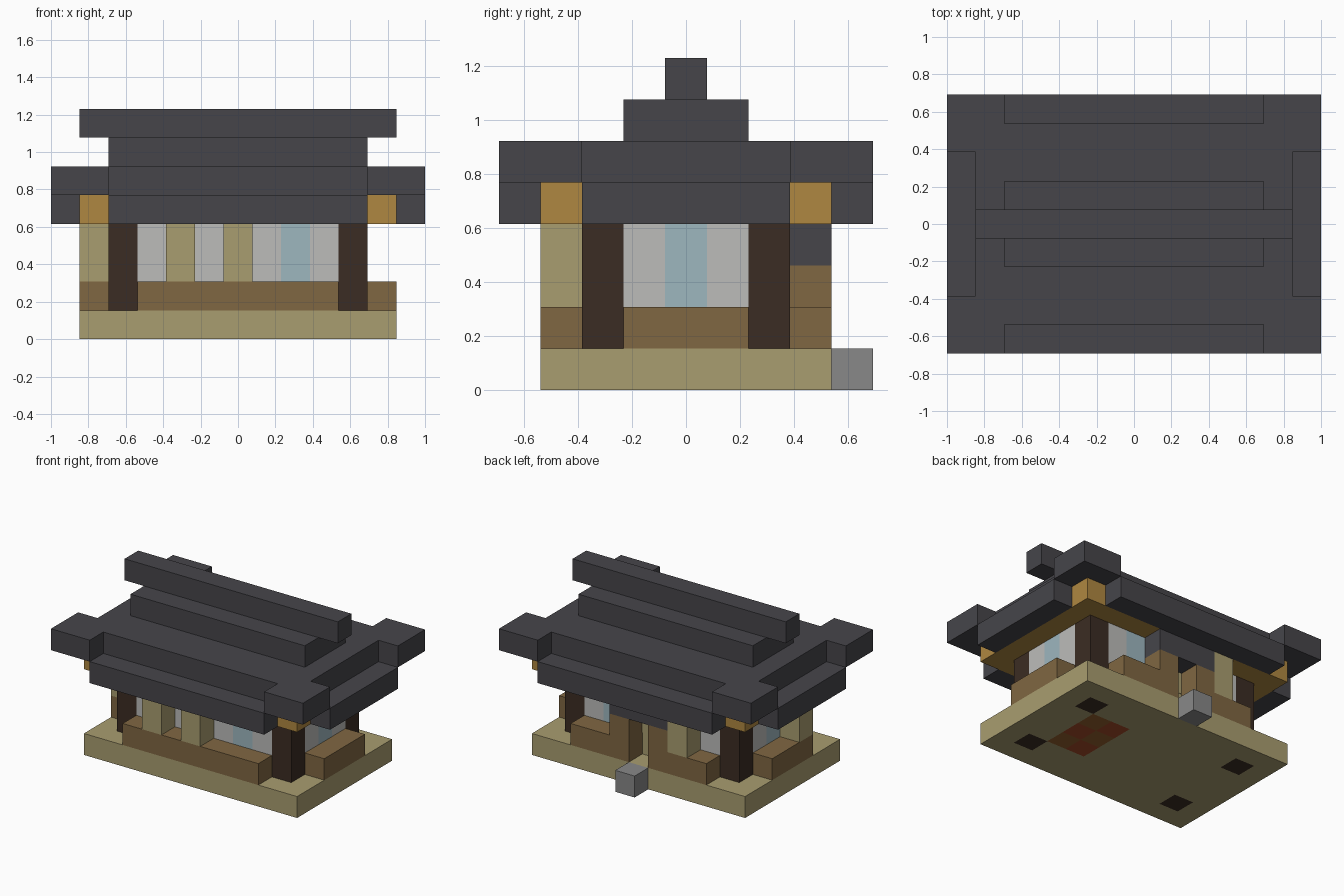
import bpy
import bmesh

U = 2 / 13  # one building block

cube = bpy.data.objects.get("Cube")
if cube:
    bpy.data.objects.remove(cube, do_unlink=True)


def material(name, hex_code):
    def linear(c):
        return c / 12.92 if c <= 0.04045 else ((c + 0.055) / 1.055) ** 2.4
    rgb = [linear(int(hex_code[i:i + 2], 16) / 255) for i in (0, 2, 4)]
    mat = bpy.data.materials.new(name)
    mat.use_nodes = True
    mat.diffuse_color = (*rgb, 1)
    mat.node_tree.nodes["Principled BSDF"].inputs["Base Color"].default_value = (*rgb, 1)
    return mat


TAN = material("tan_plank", "a99d70")
BROWN = material("brown_wood", "806742")
DARK = material("dark_log", "3b2c23")
WHITE = material("white_panel", "bcbcba")
BLUE = material("blue_glass", "9eb7bf")
SLATE = material("charcoal_slate", "46454a")
ORANGE = material("orange_beam", "af8741")
GREY = material("grey_stone", "888888")
RED = material("red_brick", "a54b28")
RUST = material("rust_brown", "965f2d")


def finish(bm, name, *mats):
    bmesh.ops.recalc_face_normals(bm, faces=bm.faces)
    bmesh.ops.scale(bm, vec=(U, U, U), verts=bm.verts)
    mesh = bpy.data.meshes.new(name)
    bm.to_mesh(mesh)
    bm.free()
    for mat in mats:
        mesh.materials.append(mat)
    obj = bpy.data.objects.new(name, mesh)
    bpy.context.collection.objects.link(obj)
    return obj


def blocks(name, mat, x, y, z):
    """Box covering the inclusive block ranges x and y, from height z[0] to z[1]."""
    lo = (x[0] - 0.5, y[0] - 0.5, z[0])
    hi = (x[1] + 0.5, y[1] + 0.5, z[1])
    bm = bmesh.new()
    bmesh.ops.create_cube(bm, size=1)
    for v in bm.verts:
        v.co = [a + (b - a) * (c + 0.5) for a, b, c in zip(lo, hi, v.co)]
    return finish(bm, name, mat)


def extrude_up(bm, height):
    new = bmesh.ops.extrude_face_region(bm, geom=bm.faces[:], use_keep_orig=True)["geom"]
    verts = [g for g in new if isinstance(g, bmesh.types.BMVert)]
    bmesh.ops.translate(bm, vec=(0, 0, height), verts=verts)


# Platform, with log ends and the hearth bricks set flush in its underside
bm = bmesh.new()
bmesh.ops.create_grid(bm, x_segments=11, y_segments=7, size=0.5)
bmesh.ops.scale(bm, vec=(11, 7, 1), verts=bm.verts)
extrude_up(bm, 1)
for f in bm.faces:
    c = f.calc_center_median()
    i, j = round(c.x), round(c.y)
    if c.z < 0.1:
        if abs(i) == 4 and abs(j) == 2:
            f.material_index = 1
        elif i in (2, 3) and abs(j) <= 1:
            f.material_index = 2 if (i + j) % 2 else 3
finish(bm, "platform", TAN, DARK, RED, RUST)
blocks("back_step", GREY, (0, 0), (4, 4), (0, 1))

# Corner logs
for sx in (-1, 1):
    for sy in (-1, 1):
        blocks("corner_log", DARK, (sx * 4, sx * 4), (sy * 2, sy * 2), (1, 4))

# Window walls: white panels with a blue pane each
for name, y in (("front", -2), ("back", 2)):
    blocks(name + "_panel_wide", WHITE, (-3, 1), (y, y), (2, 4))
    blocks(name + "_window", BLUE, (2, 2), (y, y), (2, 4))
    blocks(name + "_panel_narrow", WHITE, (3, 3), (y, y), (2, 4))
for name, x in (("right", -4), ("left", 4)):
    for y in (-1, 1):
        blocks(name + "_panel", WHITE, (x, x), (y, y), (2, 4))
    blocks(name + "_window", BLUE, (x, x), (0, 0), (2, 4))

# Low outer walls, with a gap for the door at the back
blocks("front_low_wall", BROWN, (-3, 3), (-3, -3), (1, 2))
for s, name in ((-1, "right"), (1, "left")):
    blocks(name + "_low_wall", BROWN, (s * 5, s * 5), (-1, 1), (1, 2))
    blocks("back_low_wall", BROWN, sorted((s, s * 3)), (3, 3), (1, 2))
    blocks("door_jamb", BROWN, (s, s), (3, 3), (2, 3))
blocks("door", TAN, (0, 0), (2, 2), (1, 2))
blocks("door_upper", TAN, (0, 0), (2.02, 2.02), (2, 3))
blocks("door_lintel", SLATE, (-1, 1), (3, 3), (3, 4))

# Tan posts standing on the low walls
for x, y in ((-2, -3), (0, -3), (-2, 3), (-5, -1)):
    blocks("wall_post", TAN, (x, x), (y, y), (2, 4))

# Ceiling beams and the lower eaves around them
blocks("ceiling_beams", ORANGE, (-5, 5), (-3, 3), (4, 5))
for s in (-1, 1):
    blocks("long_eave", SLATE, (-4, 4), (s * 4, s * 4), (4, 5))
    blocks("side_eave", SLATE, (s * 6, s * 6), (-2, 2), (4, 5))

# Roof deck with four projecting corners
corner = [(5.5, 2.5), (6.5, 2.5), (6.5, 4.5), (4.5, 4.5), (4.5, 3.5)]
outline = []
for sx, sy in ((1, 1), (-1, 1), (-1, -1), (1, -1)):
    outline += [(sx * x, sy * y) for x, y in corner[::sx * sy]]
bm = bmesh.new()
bm.faces.new([bm.verts.new((x, y, 5)) for x, y in outline])
extrude_up(bm, 1)
finish(bm, "roof_deck", SLATE)

# Upper roof and ridge
blocks("upper_roof", SLATE, (-4, 4), (-1, 1), (6, 7))
blocks("roof_ridge", SLATE, (-5, 5), (0, 0), (7, 8))
